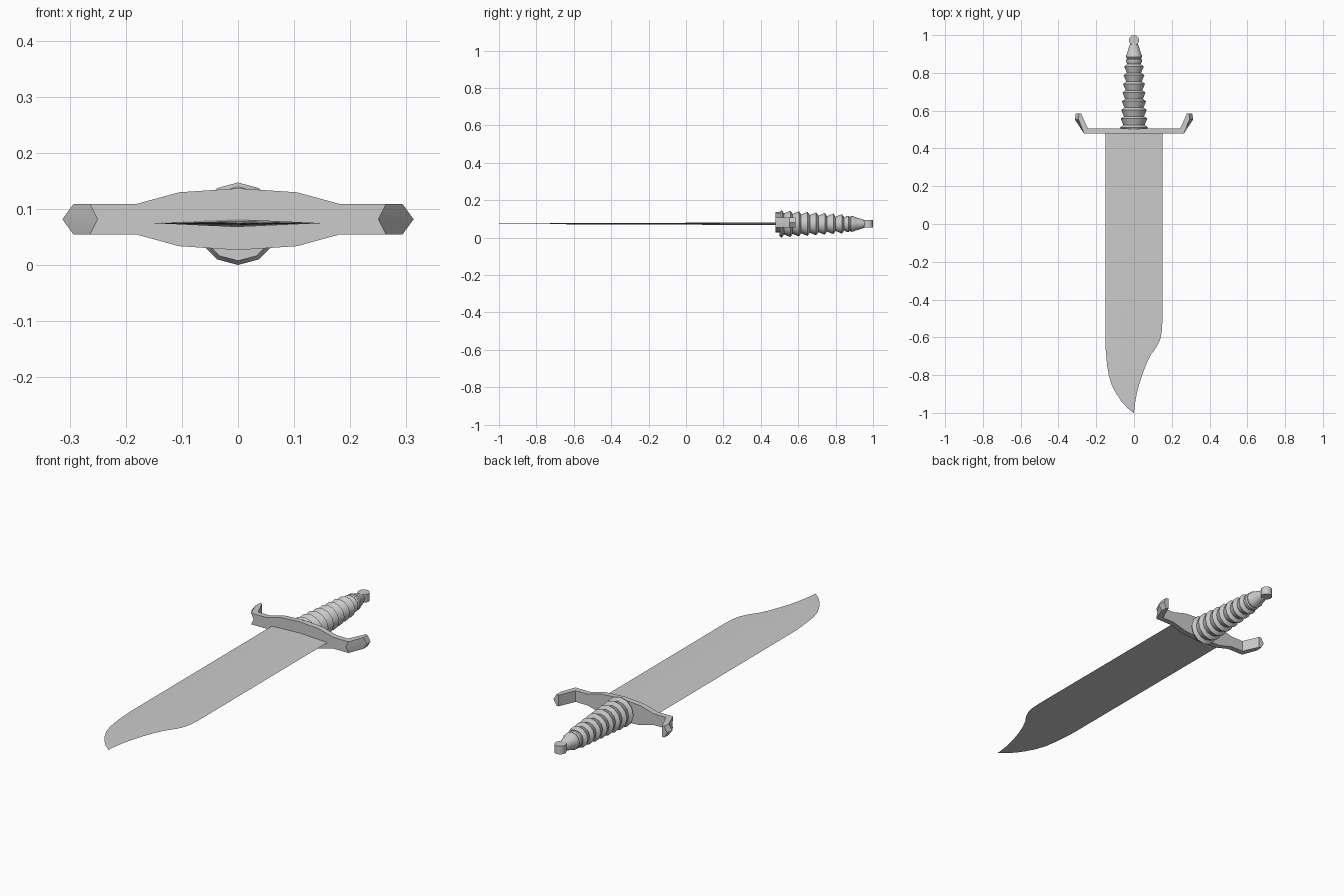
import bpy, bmesh, math
from mathutils import Matrix

if "Cube" in bpy.data.objects:
    bpy.data.objects.remove(bpy.data.objects["Cube"])

grey = bpy.data.materials.new("plain grey")
grey.diffuse_color = (0.6, 0.6, 0.6, 1)
grey.use_nodes = True
grey.node_tree.nodes["Principled BSDF"].inputs["Base Color"].default_value = grey.diffuse_color


def finish(name, bm, angle=30):
    bmesh.ops.remove_doubles(bm, verts=bm.verts, dist=1e-5)
    bmesh.ops.recalc_face_normals(bm, faces=bm.faces)
    me = bpy.data.meshes.new(name)
    bm.to_mesh(me)
    bm.free()
    me.materials.append(grey)
    ob = bpy.data.objects.new(name, me)
    bpy.context.collection.objects.link(ob)
    bpy.ops.object.select_all(action='DESELECT')
    bpy.context.view_layer.objects.active = ob
    ob.select_set(True)
    bpy.ops.object.shade_smooth_by_angle(angle=math.radians(angle))
    return ob


def loft(name, loops, angle=30):
    """Skin a series of equal-sized vertex loops and cap the ends."""
    bm = bmesh.new()
    rings = [[bm.verts.new(p) for p in loop] for loop in loops]
    n = len(rings[0])
    for a, b in zip(rings, rings[1:]):
        for i in range(n):
            j = (i + 1) % n
            bm.faces.new((a[i], a[j], b[j], b[i]))
    bm.faces.new(rings[0])
    bm.faces.new(rings[-1])
    return finish(name, bm, angle)


# Blade: thin diamond section, stations of (y, left edge, right edge)
stations = [(0.49, -0.152, 0.15), (-0.52, -0.152, 0.15), (-0.57, -0.152, 0.147),
            (-0.61, -0.152, 0.139), (-0.65, -0.151, 0.12), (-0.69, -0.148, 0.091),
            (-0.74, -0.143, 0.066), (-0.80, -0.134, 0.043), (-0.85, -0.119, 0.027),
            (-0.90, -0.093, 0.014), (-0.94, -0.066, 0.007), (-0.975, -0.034, 0.002),
            (-1.0, -0.002, 0.0)]
zb = 0.0745
blade = []
for y, xl, xr in stations:
    t = 0.0015 + 0.0055 * (y + 1) / 1.49
    mid = min(0, (xl + xr) / 2)
    blade.append([(xl, y, zb), (mid, y, zb + t), (xr, y, zb), (mid, y, zb - t)])
loft("blade", blade, 20)

# Guard: flat bar with upswept arms, outer faces ridged
# station = ridge xy, outer edge xy, inner edge xy, half height
half = [((0, .478), (0, .478), (0, .505), .055),
        ((.105, .478), (.105, .478), (.105, .505), .048),
        ((.18, .478), (.18, .478), (.18, .505), .0275),
        ((.25, .478), (.264, .478), (.244, .505), .0275),
        ((.313, .553), (.293, .553), (.270, .562), .0275),
        ((.308, .586), (.292, .586), (.280, .586), .0275)]


def guard_loop(s, side):
    r, o, i, h = s
    zc = 0.0815
    return [(side * r[0], r[1], zc), (side * o[0], o[1], zc + h), (side * i[0], i[1], zc + h),
            (side * i[0], i[1], zc - h), (side * o[0], o[1], zc - h)]


loft("guard", [guard_loop(s, -1) for s in reversed(half)] + [guard_loop(s, 1) for s in half[1:]], 20)

# Grip: turned profile of stacked flared rings and a beaded neck
profile = [(0.500, 0.066)]
for k in range(8):
    y = 0.512 + 0.046 * k
    r = 0.0735 - 0.0031 * k
    profile += [(y, r), (y + 0.012, r - 0.017)]
profile += [(0.860, 0.043), (0.870, 0.043), (0.876, 0.037), (0.883, 0.042),
            (0.896, 0.041), (0.904, 0.036), (0.930, 0.029), (0.952, 0.021), (0.962, 0.018)]
SIDES = 12
zh = 0.0735
loft("grip", [[(r * math.sin(2 * math.pi * i / SIDES), y, zh + r * math.cos(2 * math.pi * i / SIDES))
               for i in range(SIDES)] for y, r in profile])

# Pommel: small upright drum
bm = bmesh.new()
bmesh.ops.create_cone(bm, cap_ends=True, segments=16, radius1=0.027, radius2=0.027, depth=0.04,
                      matrix=Matrix.Translation((0, 0.973, zh)))
finish("pommel", bm)
